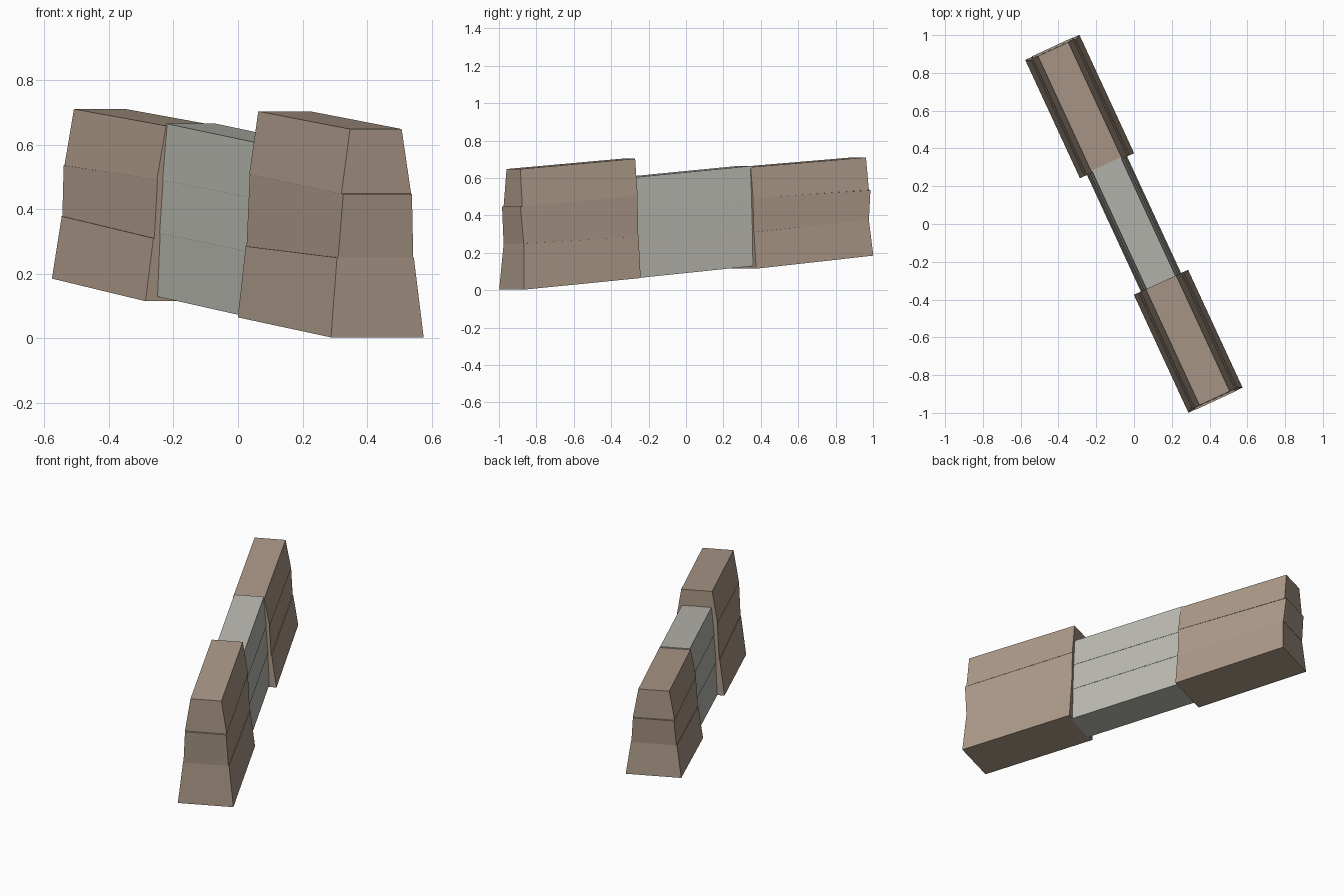
import bpy, bmesh
from mathutils import Vector

if "Cube" in bpy.data.objects:
    bpy.data.objects.remove(bpy.data.objects["Cube"], do_unlink=True)


def material(name, rgb):
    m = bpy.data.materials.new(name)
    m.use_nodes = True
    m.diffuse_color = (*rgb, 1)
    m.node_tree.nodes["Principled BSDF"].inputs["Base Color"].default_value = (*rgb, 1)
    return m


brown = material("brown stone", (0.41, 0.318, 0.245))
grey = material("grey stone", (0.485, 0.48, 0.435))

# The wall runs diagonally: "along" from back to front, "across" to its left
along = Vector((0.42, -0.908, 0))
across = Vector((0.908, 0.42, 0))


def course(name, mat, starts, ends):
    """One tapered stone course; each end lists (u, half width, z) for bottom and top."""
    bm = bmesh.new()
    rings = []
    for rows in (starts, ends):
        (u0, w0, z0), (u1, w1, z1) = rows
        corners = ((u0, -w0, z0), (u0, w0, z0), (u1, w1, z1), (u1, -w1, z1))
        rings.append([bm.verts.new(along * u + across * w + Vector((0, 0, z)))
                      for u, w, z in corners])
    a, b = rings
    bm.faces.new(a)
    bm.faces.new(b[::-1])
    for i in range(4):
        j = (i + 1) % 4
        bm.faces.new((a[j], a[i], b[i], b[j]))
    bmesh.ops.recalc_face_normals(bm, faces=bm.faces)
    me = bpy.data.meshes.new(name)
    bm.to_mesh(me)
    bm.free()
    me.materials.append(mat)
    bpy.context.collection.objects.link(bpy.data.objects.new(name, me))


def section(name, mat, u_range, z_start, z_end, widths, trims):
    """Three stacked courses between two sloping sets of joint heights."""
    for i, label in enumerate(("lower", "middle", "upper")):
        rows = []
        for u, zs, side in ((u_range[0], z_start, 0), (u_range[1], z_end, 1)):
            t = trims[side][i]
            rows.append([(u + t[k], widths[i][k], zs[i + k]) for k in (0, 1)])
        course(f"{name}_{label}_course", mat, *rows)


brown_widths = ((0.158, 0.131), (0.128, 0.117), (0.119, 0.088))
grey_widths = ((0.117, 0.108), (0.110, 0.098), (0.100, 0.084))
flush = ((0, 0),) * 3
outer = ((0, -0.014), (-0.012, 0.002), (-0.008, -0.011))
outer_back = [tuple(-t for t in row) for row in outer]

section("back_wall", brown, (-1.03, -0.34), (0.185, 0.378, 0.535, 0.71),
        (0.115, 0.31, 0.492, 0.658), brown_widths, (outer_back, flush))
section("middle_wall", grey, (-0.35, 0.35), (0.13, 0.327, 0.49, 0.665),
        (0.064, 0.265, 0.433, 0.603), grey_widths, (flush, flush))
section("front_wall", brown, (0.34, 1.027), (0.065, 0.285, 0.508, 0.703),
        (0.003, 0.25, 0.447, 0.648), brown_widths, (flush, outer))
